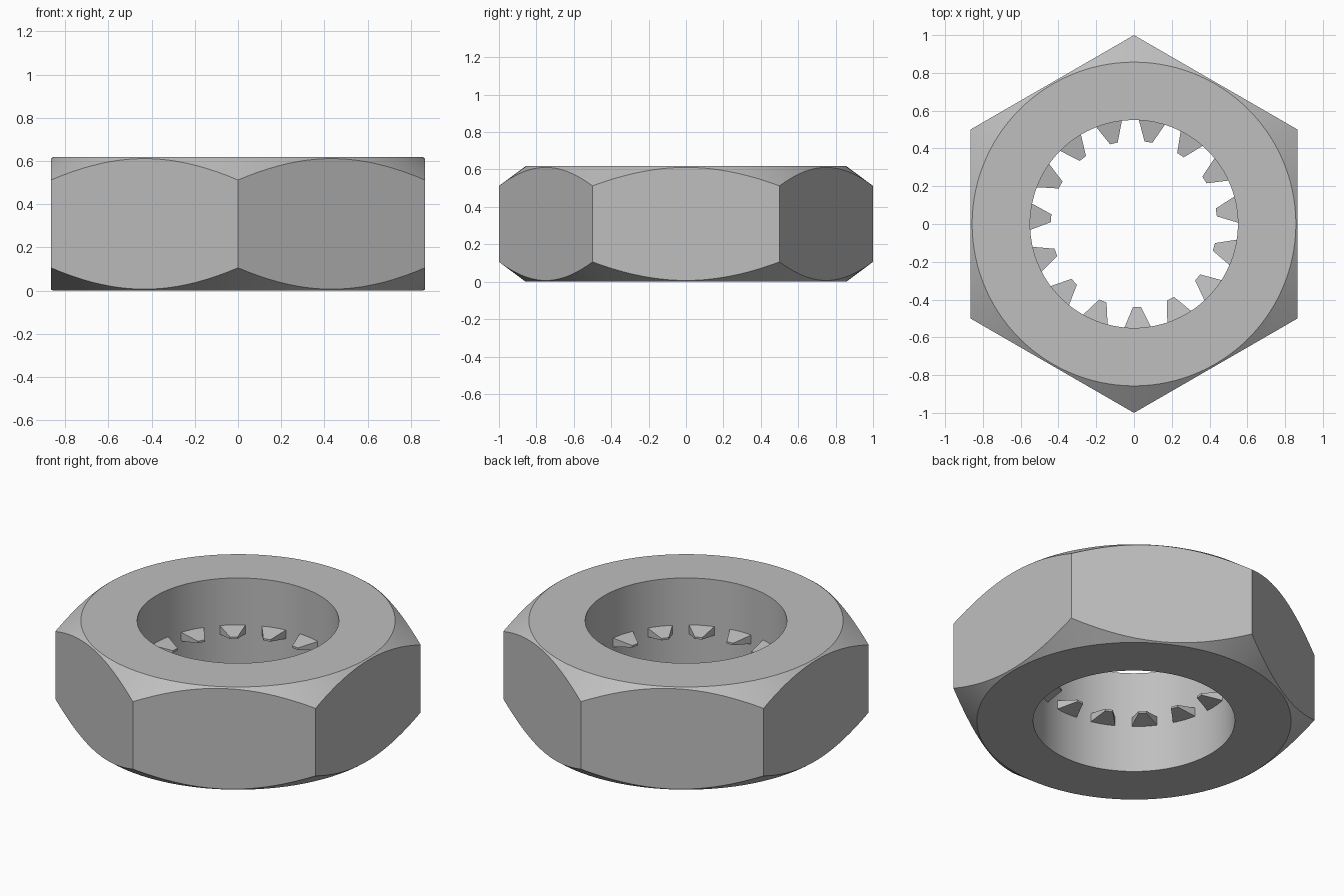
import bpy, bmesh, math
from mathutils import Matrix, Vector

cube = bpy.data.objects.get("Cube")
if cube:
    bpy.data.objects.remove(cube)

HEIGHT = 0.618
BORE = 0.55
APOTHEM = 0.866
FACE_RADIUS = 0.857
CHAMFER_SLOPE = 0.74
SEGMENTS = 120
TEETH = 15

steel = bpy.data.materials.new("grey steel")
steel.use_nodes = True
colour = (0.52, 0.52, 0.52, 1)
steel.diffuse_color = colour
steel.node_tree.nodes["Principled BSDF"].inputs["Base Color"].default_value = colour


def make_object(name, bm):
    bmesh.ops.recalc_face_normals(bm, faces=bm.faces)
    mesh = bpy.data.meshes.new(name)
    bm.to_mesh(mesh)
    bm.free()
    mesh.materials.append(steel)
    obj = bpy.data.objects.new(name, mesh)
    bpy.context.collection.objects.link(obj)
    return obj


# Nut body: a turned ring with conical chamfers, trimmed to a hexagon
outer = 1.1
drop = (outer - FACE_RADIUS) * CHAMFER_SLOPE
profile = [(BORE, 0), (FACE_RADIUS, 0), (outer, drop),
           (outer, HEIGHT - drop), (FACE_RADIUS, HEIGHT), (BORE, HEIGHT)]
bm = bmesh.new()
rings = []
for i in range(SEGMENTS):
    a = math.tau * i / SEGMENTS
    rings.append([bm.verts.new((r * math.cos(a), r * math.sin(a), z)) for r, z in profile])
for i, ring in enumerate(rings):
    after = rings[(i + 1) % SEGMENTS]
    for j in range(len(profile)):
        k = (j + 1) % len(profile)
        bm.faces.new((ring[j], after[j], after[k], ring[k]))
for side in range(6):
    a = math.tau * side / 6
    normal = Vector((math.cos(a), math.sin(a), 0))
    cut = bmesh.ops.bisect_plane(bm, geom=bm.verts[:] + bm.edges[:] + bm.faces[:],
                                 plane_co=normal * APOTHEM, plane_no=normal,
                                 clear_outer=True)
    edges = [e for e in cut["geom_cut"] if isinstance(e, bmesh.types.BMEdge)]
    bmesh.ops.edgeloop_fill(bm, edges=edges)
body = make_object("nut_body", bm)
bpy.context.view_layer.objects.active = body
body.select_set(True)
bpy.ops.object.shade_smooth_by_angle(angle=math.radians(25))
body.select_set(False)

# Locking teeth: small tapered wedges around the middle of the bore
bm = bmesh.new()
for i in range(TEETH):
    turn = Matrix.Rotation(math.radians(80) + math.tau * i / TEETH, 4, "Z")
    ends = []
    for radius, half_width, half_height in ((BORE + 0.005, 0.074, 0.028), (0.44, 0.021, 0.006)):
        ends.append([bm.verts.new(turn @ Vector((radius, sy * half_width,
                                                 HEIGHT / 2 + sz * half_height)))
                     for sy, sz in ((-1, -1), (1, -1), (1, 1), (-1, 1))])
    base, tip = ends
    bm.faces.new(base)
    bm.faces.new(tip[::-1])
    for j in range(4):
        k = (j + 1) % 4
        bm.faces.new((base[j], tip[j], tip[k], base[k]))
make_object("locking_teeth", bm)
